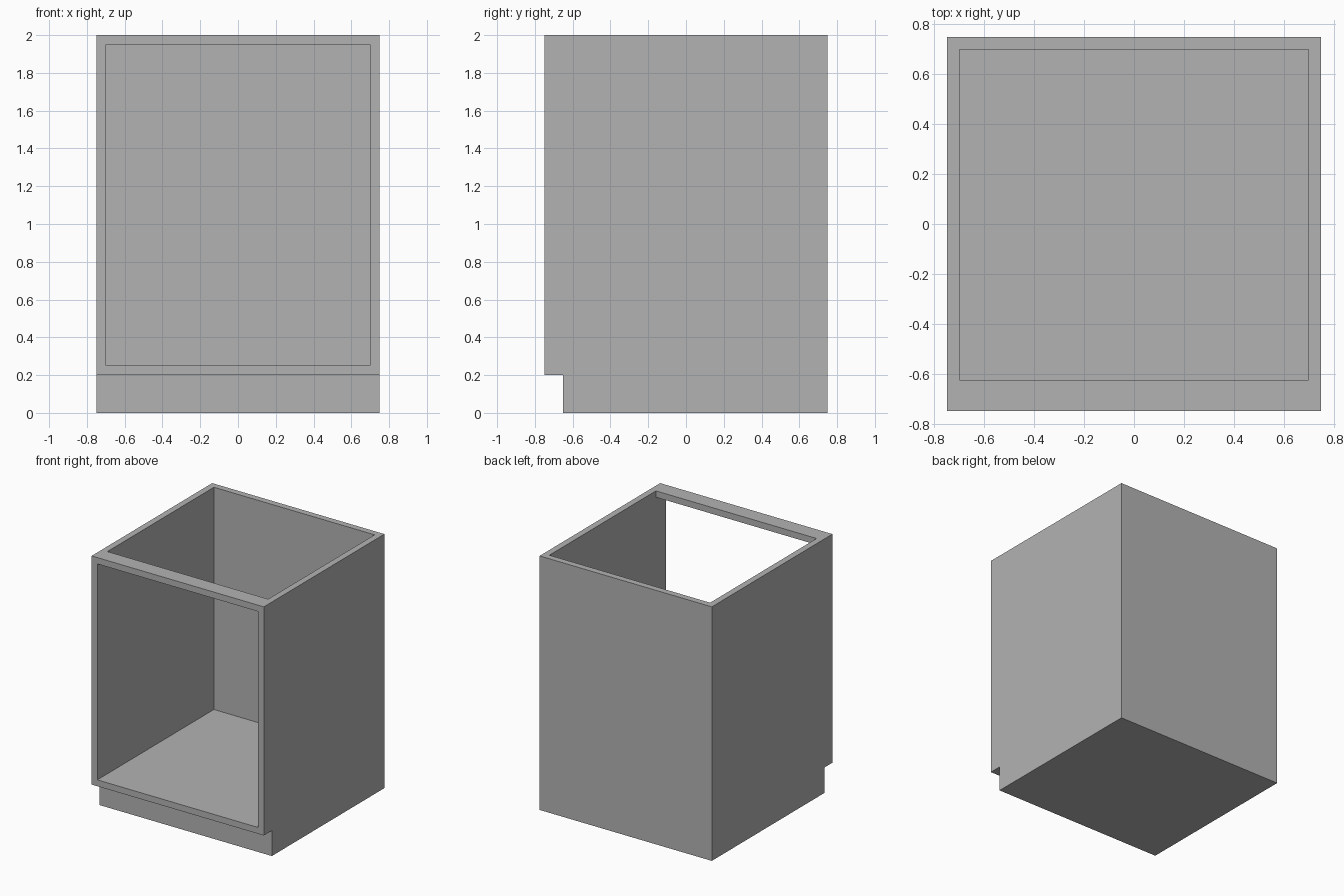
import bpy
import bmesh

cube = bpy.data.objects.get("Cube")
if cube:
    bpy.data.objects.remove(cube, do_unlink=True)

grey = bpy.data.materials.new("cabinet grey")
grey.use_nodes = True
colour = (0.45, 0.45, 0.45, 1)
grey.diffuse_color = colour
grey.node_tree.nodes["Principled BSDF"].inputs["Base Color"].default_value = colour


def extrude_side_profile(name, points, half_width):
    """Sweep a (y, z) outline across the width of the cabinet."""
    bm = bmesh.new()
    face = bm.faces.new([bm.verts.new((-half_width, y, z)) for y, z in points])
    swept = bmesh.ops.extrude_face_region(bm, geom=[face])["geom"]
    verts = [v for v in swept if isinstance(v, bmesh.types.BMVert)]
    bmesh.ops.translate(bm, vec=(2 * half_width, 0, 0), verts=verts)
    bmesh.ops.recalc_face_normals(bm, faces=bm.faces)
    mesh = bpy.data.meshes.new(name)
    bm.to_mesh(mesh)
    bm.free()
    mesh.materials.append(grey)
    obj = bpy.data.objects.new(name, mesh)
    bpy.context.collection.objects.link(obj)
    return obj


WALL, HALF, TOP = 0.05, 0.75, 2.0
TOE_Y, TOE_Z = -0.65, 0.2
RAIL_BACK = -0.625
OUTSIDE = 0.3

# Cabinet body with a recessed toe kick
carcass = extrude_side_profile("cabinet_carcass", [
    (TOE_Y, 0), (HALF, 0), (HALF, TOP), (-HALF, TOP), (-HALF, TOE_Z), (TOE_Y, TOE_Z),
], HALF)

# Cavity open at the front and top, leaving a front rail
back, floor = HALF - WALL, TOE_Z + WALL
cavity = extrude_side_profile("cavity_cutter", [
    (-HALF - OUTSIDE, floor), (back, floor), (back, TOP + OUTSIDE),
    (RAIL_BACK, TOP + OUTSIDE), (RAIL_BACK, TOP - WALL), (-HALF - OUTSIDE, TOP - WALL),
], HALF - WALL)
cavity.hide_render = True

cut = carcass.modifiers.new("hollow", 'BOOLEAN')
cut.operation = 'DIFFERENCE'
cut.solver = 'EXACT'
cut.object = cavity

# Apply the cut and discard the cutter
bpy.context.view_layer.objects.active = carcass
carcass.select_set(True)
bpy.ops.object.modifier_apply(modifier=cut.name)
bpy.data.objects.remove(cavity, do_unlink=True)
